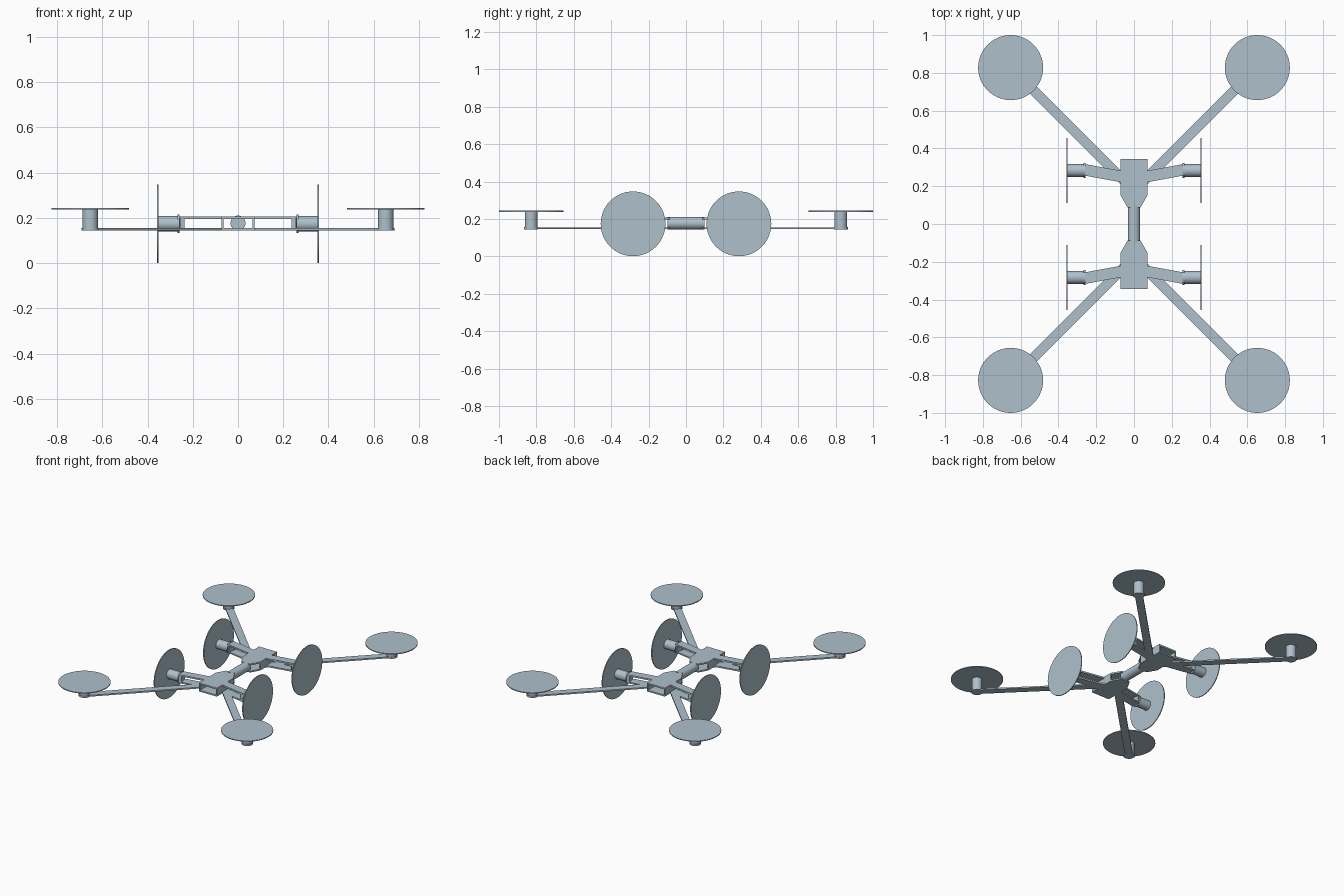
import bpy, bmesh, math
from mathutils import Vector

if "Cube" in bpy.data.objects:
    bpy.data.objects.remove(bpy.data.objects["Cube"], do_unlink=True)

COLOUR = (0.42, 0.53, 0.60, 1)
mat = bpy.data.materials.new("pale blue grey")
mat.use_nodes = True
mat.diffuse_color = COLOUR
mat.node_tree.nodes["Principled BSDF"].inputs["Base Color"].default_value = COLOUR


def finish(bm, name):
    bmesh.ops.recalc_face_normals(bm, faces=bm.faces)
    mesh = bpy.data.meshes.new(name)
    bm.to_mesh(mesh)
    bm.free()
    mesh.materials.append(mat)
    obj = bpy.data.objects.new(name, mesh)
    bpy.context.collection.objects.link(obj)
    return obj


def slab(name, outline, z0, z1):
    """Extrude a flat outline from z0 up to z1."""
    bm = bmesh.new()
    face = bm.faces.new([bm.verts.new((x, y, z0)) for x, y in outline])
    ext = bmesh.ops.extrude_face_region(bm, geom=[face])["geom"]
    verts = [v for v in ext if isinstance(v, bmesh.types.BMVert)]
    bmesh.ops.translate(bm, verts=verts, vec=(0, 0, z1 - z0))
    return finish(bm, name)


def bar(name, start, end, width, z0, z1):
    """Straight strip of constant width between two plan points."""
    a, b = Vector(start), Vector(end)
    d = (b - a).normalized()
    n = Vector((-d.y, d.x)) * width / 2
    return slab(name, [a + n, a - n, b - n, b + n], z0, z1)


def rod(name, start, end, radius):
    """Smooth-sided cylinder between two points."""
    a, b = Vector(start), Vector(end)
    bpy.ops.mesh.primitive_cylinder_add(
        vertices=64, radius=radius, depth=(b - a).length, location=(a + b) / 2)
    obj = bpy.context.object
    obj.rotation_euler = (b - a).to_track_quat("Z", "Y").to_euler()
    obj.name = name
    obj.data.materials.append(mat)
    bpy.ops.object.shade_smooth_by_angle(angle=math.radians(35))


LOW, HIGH = (0.145, 0.155), (0.196, 0.207)   # lower and upper plate heights
MID = 0.174                                  # height of the side rotor axes

# Round spine joining the two body halves
rod("spine_tube", (0, -0.1, 0.177), (0, 0.1, 0.177), 0.033)

for sy, end in ((-1, "front"), (1, "back")):
    # Body half: two tapered plates with an open end
    half = [(0.072, 0.345), (0.072, 0.153), (0.034, 0.087)]
    outline = [(x, y * sy) for x, y in half]
    outline += [(-x, y) for x, y in reversed(outline)]
    slab(end + "_lower_plate", outline, *LOW)
    slab(end + "_upper_plate", outline, *HIGH)

    for sx, side in ((-1, "right"), (1, "left")):
        tag = end + "_" + side + "_"

        def at(x, y):
            return (sx * x, sy * y)

        # Side wall between the plates
        bar(tag + "body_wall", at(0.068, 0.153), at(0.068, 0.345), 0.008, LOW[1], HIGH[0])

        # Long diagonal arm with a lifting rotor
        hub = at(0.653, 0.828)
        bar(tag + "long_arm", at(0.03, 0.205), hub, 0.052, *LOW)
        rod(tag + "lift_mount", (*hub, 0.144), (*hub, 0.156), 0.038)
        rod(tag + "lift_motor", (*hub, 0.15), (*hub, 0.24), 0.034)
        rod(tag + "lift_disc", (*hub, 0.238), (*hub, 0.244), 0.172)

        # Short twin-plate arm carrying an upright rotor
        root, tip = at(0.05, 0.248), at(0.262, 0.287)
        bar(tag + "short_arm_lower", root, tip, 0.06, *LOW)
        bar(tag + "short_arm_upper", root, tip, 0.06, *HIGH)
        bar(tag + "short_arm_end", at(0.242, 0.283), tip, 0.06, LOW[1], HIGH[0])
        for part, x0, x1, r in (("mount", 0.258, 0.268, 0.04),
                                ("motor", 0.262, 0.354, 0.034),
                                ("disc", 0.352, 0.358, 0.173)):
            rod(tag + "side_" + part, (*at(x0, 0.283), MID), (*at(x1, 0.283), MID), r)
